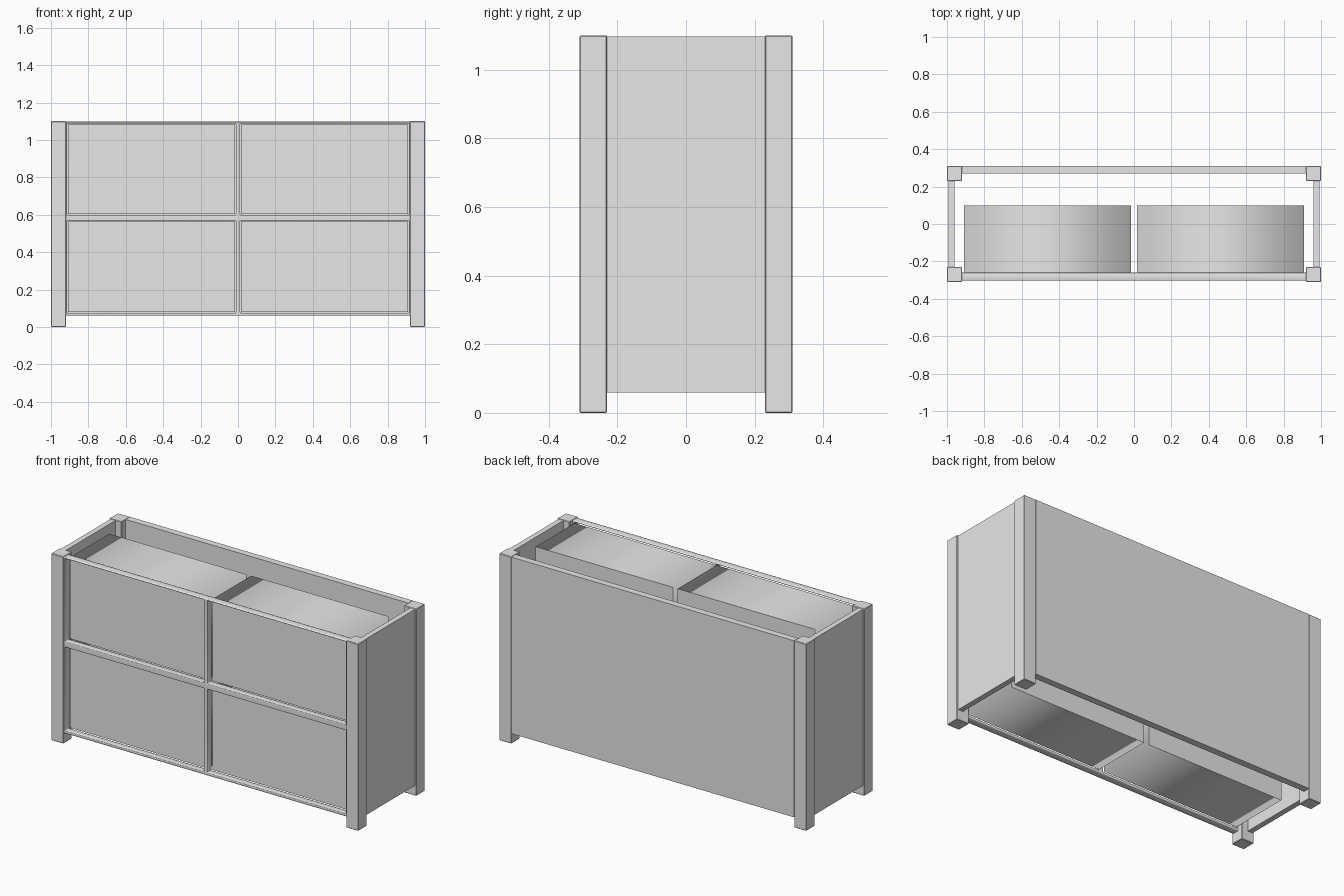
import bpy, bmesh
from math import radians

cube = bpy.data.objects.get("Cube")
if cube:
    bpy.data.objects.remove(cube, do_unlink=True)

grey = bpy.data.materials.new("plain_grey")
grey.use_nodes = True
color = (0.8, 0.8, 0.8, 1.0)
grey.diffuse_color = color
grey.node_tree.nodes["Principled BSDF"].inputs["Base Color"].default_value = color

LEG = 0.08
DEPTH = 0.31
TOP = 1.1
BASE = 0.06


def add_object(name, bm):
    mesh = bpy.data.meshes.new(name)
    bm.to_mesh(mesh)
    bm.free()
    mesh.materials.append(grey)
    obj = bpy.data.objects.new(name, mesh)
    bpy.context.collection.objects.link(obj)
    return obj


def box(name, x, y, z):
    """Box from (min, max) pairs on each axis."""
    bm = bmesh.new()
    bmesh.ops.create_cube(bm, size=1)
    for v in bm.verts:
        for i, (low, high) in enumerate((x, y, z)):
            v.co[i] = high if v.co[i] > 0 else low
    return add_object(name, bm)


def bevel(obj, width, segments=1):
    mod = obj.modifiers.new("soft_edges", "BEVEL")
    mod.width = width
    mod.segments = segments
    mod.limit_method = "ANGLE"
    mod.angle_limit = radians(40)


def span(side, inner, outer):
    return sorted((side * inner, side * outer))


# Corner legs and side panels
for side, side_name in ((1, "left"), (-1, "right")):
    for end, end_name in ((-1, "front"), (1, "back")):
        leg = box(f"{end_name}_{side_name}_leg", span(side, 1 - LEG, 1),
                  span(end, DEPTH - LEG, DEPTH), (0, TOP))
        bevel(leg, 0.003)
    box(f"{side_name}_side_panel", span(side, 0.96, 0.992),
        (LEG - DEPTH, DEPTH - LEG), (BASE, TOP - 0.003))

# Back panel, flush with the legs
box("back_panel", (LEG - 1, 1 - LEG), (0.27, DEPTH), (BASE, TOP - 0.001))

# Front frame: a grid with four openings, given thickness and soft edges
xs = (-0.94, -0.914, -0.012, 0.012, 0.914, 0.94)
zs = (BASE, 0.075, 0.567, 0.599, 1.088, TOP - 0.003)
bm = bmesh.new()
grid = [[bm.verts.new((x, -0.303, z)) for x in xs] for z in zs]
for r in range(len(zs) - 1):
    for c in range(len(xs) - 1):
        if not (r % 2 and c % 2):
            bm.faces.new((grid[r][c], grid[r][c + 1],
                          grid[r + 1][c + 1], grid[r + 1][c]))
frame = add_object("front_frame", bm)
thick = frame.modifiers.new("thickness", "SOLIDIFY")
thick.thickness = 0.043
thick.offset = -1
bevel(frame, 0.004, 2)
for poly in frame.data.polygons:
    poly.use_smooth = True

# Closed drawers behind the openings: flat ends, softly shaded long sides
for side, side_name in ((1, "left"), (-1, "right")):
    for level, low, high in (("lower", 0.079, 0.563), ("upper", 0.603, 1.083)):
        drawer = box(f"{level}_{side_name}_drawer", span(side, 0.016, 0.909),
                     (-0.262, 0.1), (low, high))
        for poly in drawer.data.polygons:
            poly.use_smooth = abs(poly.normal.y) < 0.5
